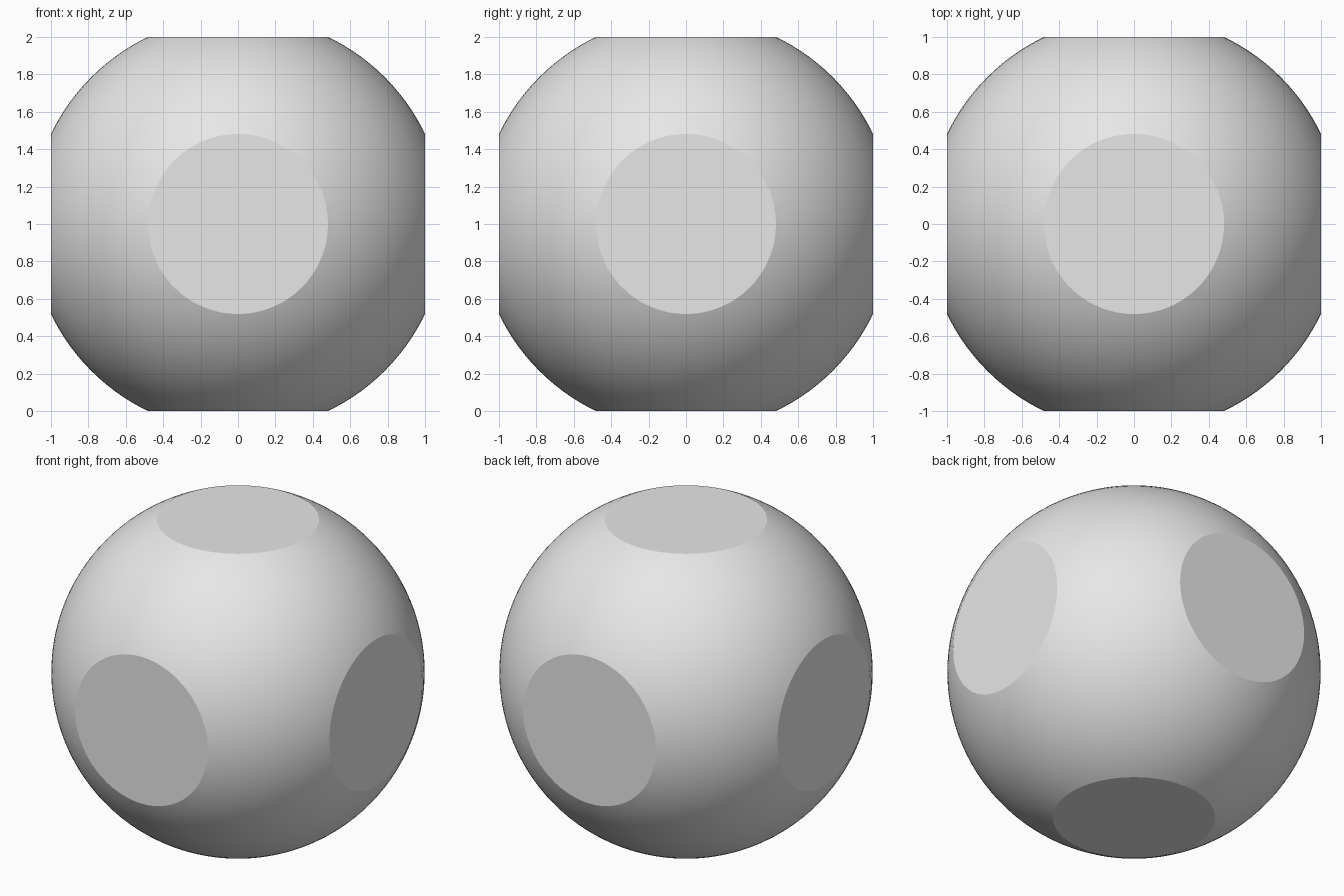
import bpy, bmesh, math
from mathutils import Vector

# Remove the default object
cube = bpy.data.objects.get("Cube")
if cube:
    bpy.data.objects.remove(cube, do_unlink=True)

RADIUS = 1.11   # ball radius before trimming
HALF = 1.0      # distance of each flat from the centre

# Plain grey material
grey = bpy.data.materials.new("plain_grey")
grey.use_nodes = True
colour = (0.8, 0.8, 0.8, 1)
grey.diffuse_color = colour
grey.node_tree.nodes["Principled BSDF"].inputs["Base Color"].default_value = colour

# Ball
bm = bmesh.new()
bmesh.ops.create_uvsphere(bm, u_segments=128, v_segments=64, radius=RADIUS)
for face in bm.faces:
    face.smooth = True

# Six flats: slice the ball along each axis and cap the openings
for axis in range(3):
    for side in (-1, 1):
        normal = Vector((0, 0, 0))
        normal[axis] = side
        cut = bmesh.ops.bisect_plane(
            bm, geom=bm.verts[:] + bm.edges[:] + bm.faces[:],
            plane_co=normal * HALF, plane_no=normal, clear_outer=True)
        rim = [e for e in cut["geom_cut"] if isinstance(e, bmesh.types.BMEdge)]
        caps = bmesh.ops.contextual_create(bm, geom=rim)["faces"]
        for cap in caps:
            cap.smooth = False
            for edge in cap.edges:
                edge.smooth = False

bmesh.ops.recalc_face_normals(bm, faces=bm.faces[:])
bmesh.ops.translate(bm, verts=bm.verts[:], vec=(0, 0, HALF))

mesh = bpy.data.meshes.new("flattened_ball")
bm.to_mesh(mesh)
bm.free()
mesh.materials.append(grey)
ball = bpy.data.objects.new("flattened_ball", mesh)
bpy.context.collection.objects.link(ball)
